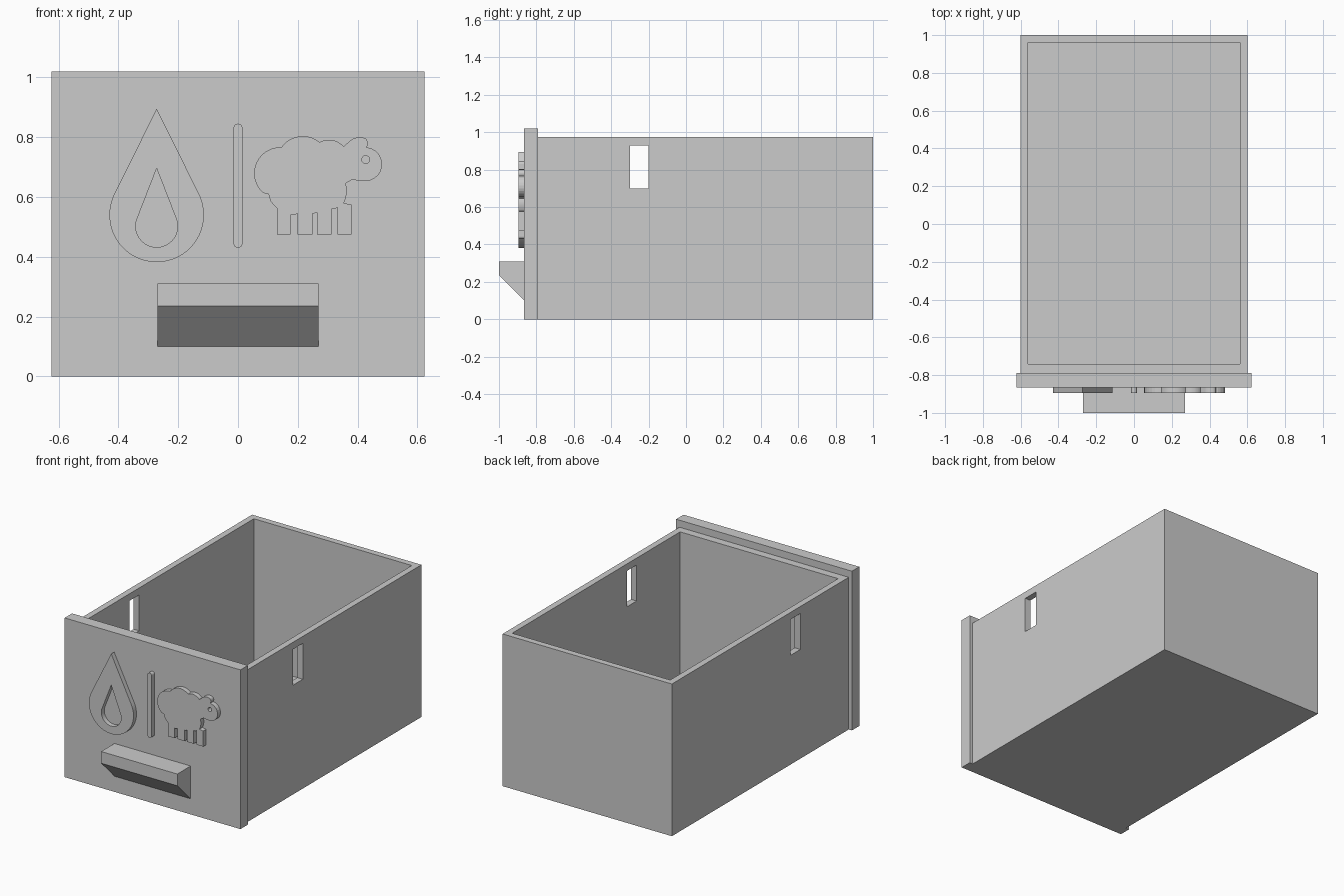
import bpy, bmesh, math
from mathutils import Vector

cube = bpy.data.objects.get("Cube")
if cube:
    bpy.data.objects.remove(cube, do_unlink=True)

grey = bpy.data.materials.new("plain grey")
grey.use_nodes = True
grey.diffuse_color = (0.6, 0.6, 0.6, 1)
grey.node_tree.nodes["Principled BSDF"].inputs["Base Color"].default_value = grey.diffuse_color


def add_mesh(name, mesh):
    obj = bpy.data.objects.new(name, mesh)
    bpy.context.scene.collection.objects.link(obj)
    mesh.materials.clear()
    mesh.materials.append(grey)
    return obj


def evaluated_mesh(obj):
    deps = bpy.context.evaluated_depsgraph_get()
    return bpy.data.meshes.new_from_object(obj.evaluated_get(deps))


def box(name, low, high):
    low, high = Vector(low), Vector(high)
    bm = bmesh.new()
    bmesh.ops.create_cube(bm, size=1)
    for v in bm.verts:
        v.co = (low + high) / 2 + v.co * (high - low)
    mesh = bpy.data.meshes.new(name)
    bm.to_mesh(mesh)
    bm.free()
    return add_mesh(name, mesh)


def cut(obj, cutters):
    for cutter in cutters:
        mod = obj.modifiers.new("cut", 'BOOLEAN')
        mod.operation, mod.solver, mod.object = 'DIFFERENCE', 'EXACT', cutter
    mesh = evaluated_mesh(obj)
    obj.modifiers.clear()
    obj.data = mesh
    for cutter in cutters:
        bpy.data.objects.remove(cutter, do_unlink=True)


def arc(cx, cz, r, start, end, steps=32):
    angles = [math.radians(start + (end - start) * i / steps) for i in range(steps + 1)]
    return [(cx + r * math.cos(a), cz + r * math.sin(a)) for a in angles]


def drop(cx, cz, r, tip):
    # round bottom joined to the tip along tangents
    a = math.degrees(math.asin(r / (tip - cz)))
    return [(cx, tip)] + arc(cx, cz, r, 180 - a, 360 + a, 48)


def bulged(corners, steps=12):
    # outline whose edges swell outward by bulge = height / half chord
    points = []
    for (x, z, bulge), (x2, z2, _) in zip(corners, corners[1:] + corners[:1]):
        a, b = Vector((x, z)), Vector((x2, z2))
        points.append(a)
        if bulge:
            half = (b - a) / 2
            out = Vector((half.y, -half.x))
            theta = 2 * math.atan(bulge)
            for i in range(1, steps):
                t = theta * (2 * i / steps - 1)
                rise = (math.cos(t) - math.cos(theta)) / math.sin(theta)
                points.append((a + b) / 2 + half * math.sin(t) / math.sin(theta) + out * rise)
    return points


def relief(name, *outlines):
    curve = bpy.data.curves.new(name, 'CURVE')
    curve.dimensions, curve.fill_mode, curve.extrude = '2D', 'BOTH', 0.016
    for outline in outlines:
        spline = curve.splines.new('POLY')
        spline.points.add(len(outline) - 1)
        for point, (x, z) in zip(spline.points, outline):
            point.co = (x, z, 0, 1)
        spline.use_cyclic_u = True
    helper = bpy.data.objects.new("outline", curve)
    bpy.context.scene.collection.objects.link(helper)
    obj = add_mesh(name, evaluated_mesh(helper))
    bpy.data.objects.remove(helper, do_unlink=True)
    for polygon in obj.data.polygons:
        polygon.use_smooth = False
    obj.rotation_euler.x = math.pi / 2
    obj.location.y = -0.879
    return obj


# Open tray with a slot through both side walls
tray = box("tray", (-0.6, -0.79, 0), (0.6, 1, 0.975))
cut(tray, [box("cavity", (-0.56, -0.74, 0.04), (0.56, 0.96, 1.2)),
           box("slots", (-1, -0.3, 0.7), (1, -0.2, 0.93))])

# Front panel
box("front_panel", (-0.623, -0.865, 0), (0.623, -0.79, 1.02))

# Handle: a block with its underside sloping back to the panel
handle = box("handle", (-0.27, -1, 0.1), (0.27, -0.865, 0.31))
for v in handle.data.vertices:
    if v.co.y < -0.9 and v.co.z < 0.2:
        v.co.z = 0.235

# Raised decorations
relief("water_drop", drop(-0.272, 0.54, 0.158, 0.895), drop(-0.272, 0.502, 0.07, 0.695))
relief("divider_bar", arc(0, 0.83, 0.015, 0, 180, 12) + arc(0, 0.445, 0.015, 180, 360, 12))

# Sheep: three gaps between legs, then rump, head, ear and woolly back
sheep = [(.13, .475, 0)]
for left, right, top in ((.176, .199, .54), (.249, .265, .545), (.313, .333, .56)):
    sheep += [(left, .475, 0), (left, top, .2), (right, top + .005, 0), (right, .475, 0)]
sheep += [(.38, .475, 0), (.38, .575, 0), (.353, .579, .2), (.36, .645, 0),
          (.383, .659, .1), (.41, .655, 1.1), (.43, .766, .4), (.426, .796, .3),
          (.373, .786, 0), (.353, .769, .35), (.273, .783, .44), (.145, .766, .7),
          (.082, .615, .1), (.102, .609, 0), (.109, .585, 0), (.13, .562, 0)]
relief("sheep", bulged(sheep), arc(0.427, 0.725, 0.013, 0, 345, 23))
